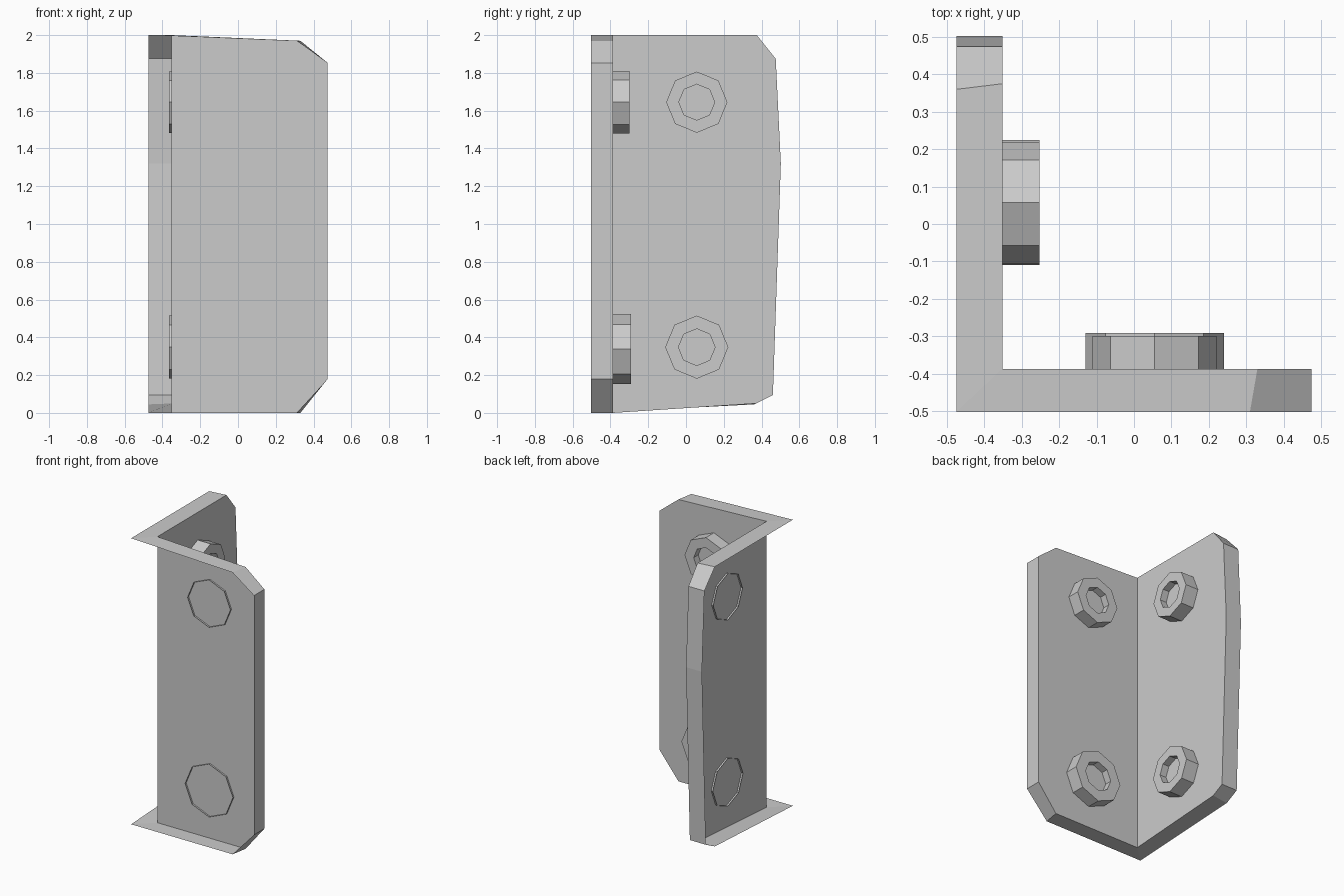
import bpy, bmesh
from math import sin, cos, pi
from mathutils import Vector, Matrix

if "Cube" in bpy.data.objects:
    bpy.data.objects.remove(bpy.data.objects["Cube"])

IN = Vector((-0.352, -0.387))    # inner corner of the angle
OUT = Vector((-0.475, -0.502))   # outer corner of the angle


def finish(bm, name):
    me = bpy.data.meshes.new(name)
    bm.to_mesh(me)
    bm.free()
    ob = bpy.data.objects.new(name, me)
    bpy.context.collection.objects.link(ob)
    return ob


def add_plate(bm, inner, outer, place, flip):
    """Inner face plus rim; the outer side is left open."""
    a = [bm.verts.new(place(u, z, IN)) for u, z in inner]
    b = [bm.verts.new(place(u, z, OUT)) for u, z in outer]
    faces = [a] + [[a[i + 1], a[i], b[i], b[i + 1]] for i in range(len(a) - 1)]
    for f in faces:
        bm.faces.new(f[::-1] if flip else f)


# Angle bracket: two bevelled plates meeting at a corner
bm = bmesh.new()
add_plate(bm,
          [(IN.x, 2), (0.33, 1.97), (0.475, 1.853), (0.475, 0.18), (0.33, 0), (IN.x, 0)],
          [(OUT.x, 2), (0.31, 1.97), (0.475, 1.853), (0.475, 0.18), (0.31, 0), (OUT.x, 0)],
          lambda u, z, c: (u, c.y, z), False)
add_plate(bm,
          [(IN.y, 2), (0.375, 2), (0.475, 1.875), (0.502, 1.32), (0.46, 0.095), (0.372, 0.05), (IN.y, 0)],
          [(OUT.y, 2), (0.36, 2), (0.475, 1.875), (0.502, 1.32), (0.46, 0.095), (0.36, 0.045), (OUT.y, 0)],
          lambda u, z, c: (c.x, u, z), True)
bmesh.ops.remove_doubles(bm, verts=bm.verts, dist=0.001)
finish(bm, "angle_bracket")


def nut(name, loc, r, ri, h, rot):
    """Octagonal nut with a blind hole, sunk slightly through the plate."""
    bm = bmesh.new()
    rings = [[bm.verts.new((q * cos(k * pi / 4), q * sin(k * pi / 4), z)) for k in range(8)]
             for q, z in ((r, -0.012), (r, h), (ri, h), (ri, h - 0.05))]
    for lo, hi in zip(rings, rings[1:]):
        for k in range(8):
            n = (k + 1) % 8
            bm.faces.new((lo[k], lo[n], hi[n], hi[k]))
    bm.faces.new(rings[-1])
    bm.transform(Matrix.Translation(loc) @ rot)
    finish(bm, name)


# Nuts on both plates
to_y = Matrix.Rotation(-pi / 2, 4, 'X')
to_x = Matrix.Rotation(pi / 2, 4, 'Y')
nut("front_nut_upper", (0.055, IN.y, 1.645), 0.166, 0.095, 0.088, to_y)
nut("front_nut_lower", (0.055, IN.y, 0.338), 0.185, 0.105, 0.095, to_y)
nut("side_nut_upper", (IN.x, 0.057, 1.645), 0.162, 0.095, 0.1, to_x)
nut("side_nut_lower", (IN.x, 0.057, 0.348), 0.167, 0.097, 0.1, to_x)
